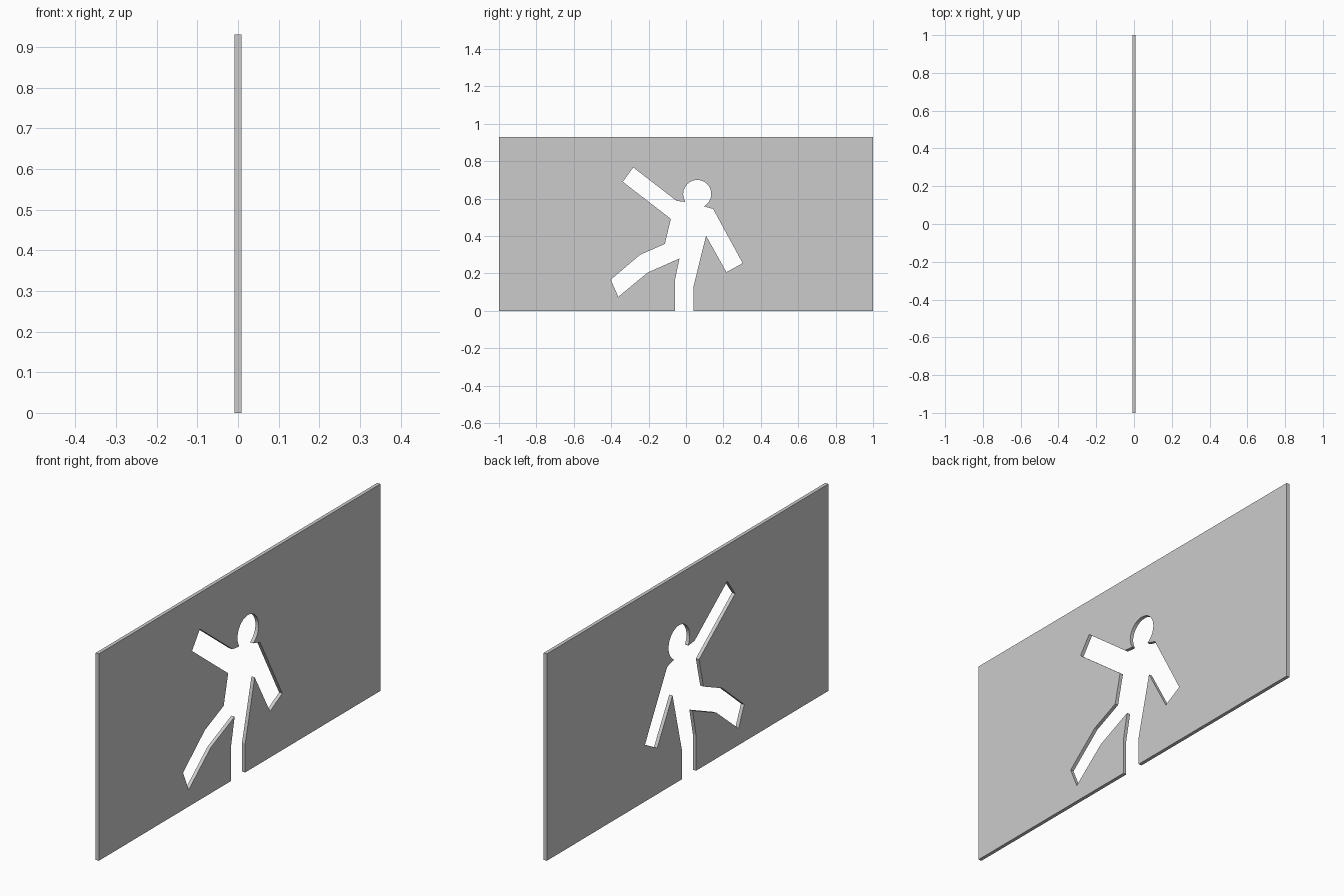
import bpy, bmesh
from math import cos, sin, radians

if "Cube" in bpy.data.objects:
    bpy.data.objects.remove(bpy.data.objects["Cube"])

HALF_T, HALF_W, HEIGHT = 0.008, 1.0, 0.93

# figure-shaped opening as (y, z): left leg, raised arm, neck
left_side = [(-0.06, 0), (-0.06, 0.16), (-0.035, 0.28), (-0.205, 0.205),
             (-0.362, 0.075), (-0.402, 0.167), (-0.247, 0.299), (-0.113, 0.358),
             (-0.081, 0.492), (-0.338, 0.69), (-0.282, 0.767), (-0.05, 0.588),
             (-0.007, 0.583)]
# round head, swept clockwise over the top
head = []
for i in range(29):
    a = radians(212 - 271 * i / 28)
    head.append((0.06 + 0.075 * cos(a), 0.625 + 0.075 * sin(a)))
# lowered arm and standing leg
right_side = [(0.096, 0.559), (0.145, 0.545), (0.303, 0.255), (0.216, 0.207),
              (0.107, 0.402), (0.04, 0.13), (0.04, 0)]

# panel outline runs around the sheet and through the opening
outline = ([(-HALF_W, 0)] + left_side + head + right_side +
           [(HALF_W, 0), (HALF_W, HEIGHT), (-HALF_W, HEIGHT)])

bm = bmesh.new()
face = bm.faces.new([bm.verts.new((-HALF_T, y, z)) for y, z in outline])
ext = bmesh.ops.extrude_face_region(bm, geom=[face], use_keep_orig=True)
verts = [g for g in ext["geom"] if isinstance(g, bmesh.types.BMVert)]
bmesh.ops.translate(bm, verts=verts, vec=(2 * HALF_T, 0, 0))
bmesh.ops.remove_doubles(bm, verts=bm.verts[:], dist=0.0005)
bmesh.ops.recalc_face_normals(bm, faces=bm.faces[:])
mesh = bpy.data.meshes.new("cutout_panel")
bm.to_mesh(mesh)
bm.free()
panel = bpy.data.objects.new("cutout_panel", mesh)
bpy.context.collection.objects.link(panel)
